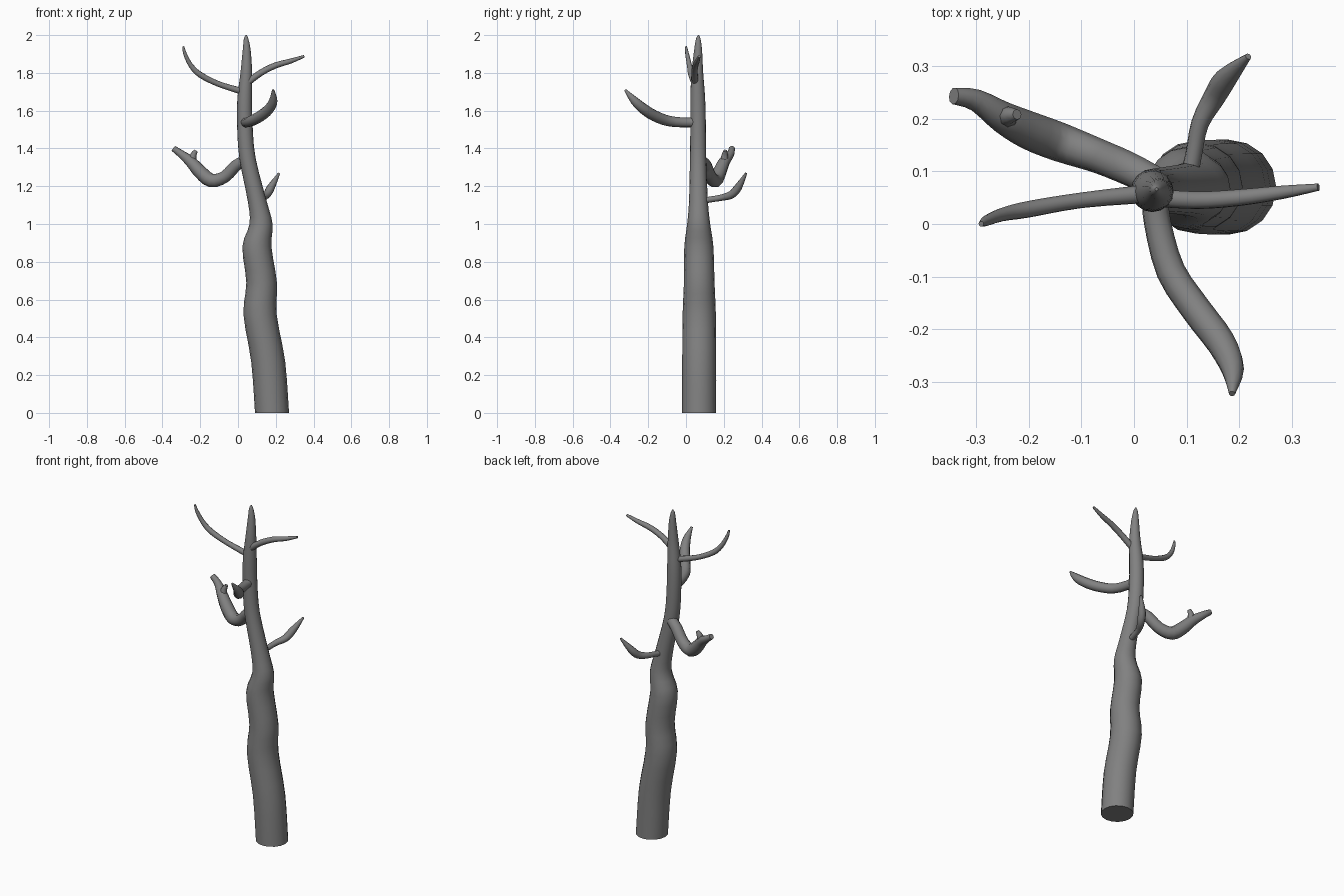
import bpy, bmesh, math
from mathutils import Vector

cube = bpy.data.objects.get("Cube")
if cube:
    bpy.data.objects.remove(cube, do_unlink=True)

bark = bpy.data.materials.new("grey_bark")
bark.use_nodes = True
colour = (0.22, 0.22, 0.22, 1)
bark.diffuse_color = colour
bark.node_tree.nodes["Principled BSDF"].inputs["Base Color"].default_value = colour
bark.node_tree.nodes["Principled BSDF"].inputs["Roughness"].default_value = 0.8


def spline(points, steps):
    """Smooth path through points of (x, y, z, radius)."""
    pts = [Vector(p) for p in points]
    pts = [pts[0]] + pts + [pts[-1]]
    out = []
    for a, b, c, d in zip(pts, pts[1:], pts[2:], pts[3:]):
        for i in range(steps):
            t = i / steps
            out.append(b + (c - a) * t / 2 + (a - b * 2.5 + c * 2 - d / 2) * t ** 2
                       + ((b - c) * 1.5 + (d - a) / 2) * t ** 3)
    return out + [pts[-1]]


def limb(name, points, sides, steps=3, level=False):
    """Tapered tube along a path; level keeps every ring horizontal."""
    path = spline(points, steps)
    bm = bmesh.new()
    rings = []
    side = None
    for i, p in enumerate(path):
        ahead, behind = path[min(i + 1, len(path) - 1)], path[max(i - 1, 0)]
        axis = Vector((0, 0, 1)) if level else (ahead - behind).to_3d().normalized()
        if side is None:
            side = axis.orthogonal()
        side = (side - axis * side.dot(axis)).normalized()
        other = axis.cross(side)
        ring = []
        for k in range(sides):
            a = math.tau * k / sides
            ring.append(bm.verts.new(p.to_3d() + (side * math.cos(a) + other * math.sin(a)) * p.w))
        rings.append(ring)
    for low, high in zip(rings, rings[1:]):
        for k in range(sides):
            n = (k + 1) % sides
            bm.faces.new((low[k], low[n], high[n], high[k]))
    bm.faces.new(rings[0][::-1])
    bm.faces.new(rings[-1])
    mesh = bpy.data.meshes.new(name)
    bm.to_mesh(mesh)
    bm.free()
    mesh.materials.append(bark)
    obj = bpy.data.objects.new(name, mesh)
    bpy.context.collection.objects.link(obj)
    bpy.ops.object.select_all(action="DESELECT")
    obj.select_set(True)
    bpy.context.view_layer.objects.active = obj
    bpy.ops.object.shade_smooth_by_angle(angle=math.radians(50))


# Trunk, leaning and tapering to a point
limb("trunk", [
    (.18, .07, 0, .09), (.16, .07, .27, .09), (.117, .07, .52, .088),
    (.125, .07, .69, .081), (.1, .068, .88, .077), (.122, .067, 1, .061),
    (.102, .066, 1.12, .05), (.05, .064, 1.35, .043), (.036, .064, 1.53, .041),
    (.036, .062, 1.67, .039), (.044, .06, 1.8, .031), (.046, .064, 1.92, .021),
    (.043, .065, 1.98, .012), (.043, .066, 2, .003)], 16, level=True)

# Two high branches, one to each side
limb("upper_right_branch", [
    (.03, .058, 1.7, .018), (-.1, .045, 1.74, .015), (-.2, .028, 1.79, .016),
    (-.25, .018, 1.84, .013), (-.28, .006, 1.9, .01), (-.29, 0, 1.94, .005)], 10)
limb("upper_left_branch", [
    (.04, .05, 1.74, .018), (.12, .045, 1.8, .017), (.2, .05, 1.84, .016),
    (.28, .06, 1.863, .013), (.35, .07, 1.888, .007)], 10)

# Front branch curling upward
limb("front_branch", [
    (.04, .05, 1.54, .026), (.045, 0, 1.537, .026), (.07, -.09, 1.545, .028),
    (.12, -.165, 1.572, .029), (.165, -.225, 1.61, .028),
    (.187, -.275, 1.655, .022), (.186, -.322, 1.71, .006)], 10)

# Crooked right branch with a short spur
limb("crooked_branch", [
    (.04, .08, 1.335, .03), (-.01, .105, 1.31, .032), (-.07, .13, 1.25, .033),
    (-.14, .155, 1.23, .037), (-.2, .178, 1.275, .036), (-.25, .203, 1.33, .03),
    (-.3, .235, 1.37, .021), (-.342, .243, 1.4, .016)], 10)
limb("crooked_spur", [
    (-.24, .2, 1.32, .022), (-.238, .205, 1.36, .018), (-.222, .208, 1.388, .01)], 8)

# Low back branch with an upturned tip
limb("back_branch", [
    (.1, .07, 1.12, .018), (.113, .13, 1.13, .016), (.125, .19, 1.14, .017),
    (.152, .24, 1.155, .021), (.175, .277, 1.195, .021), (.217, .318, 1.268, .006)], 10)
